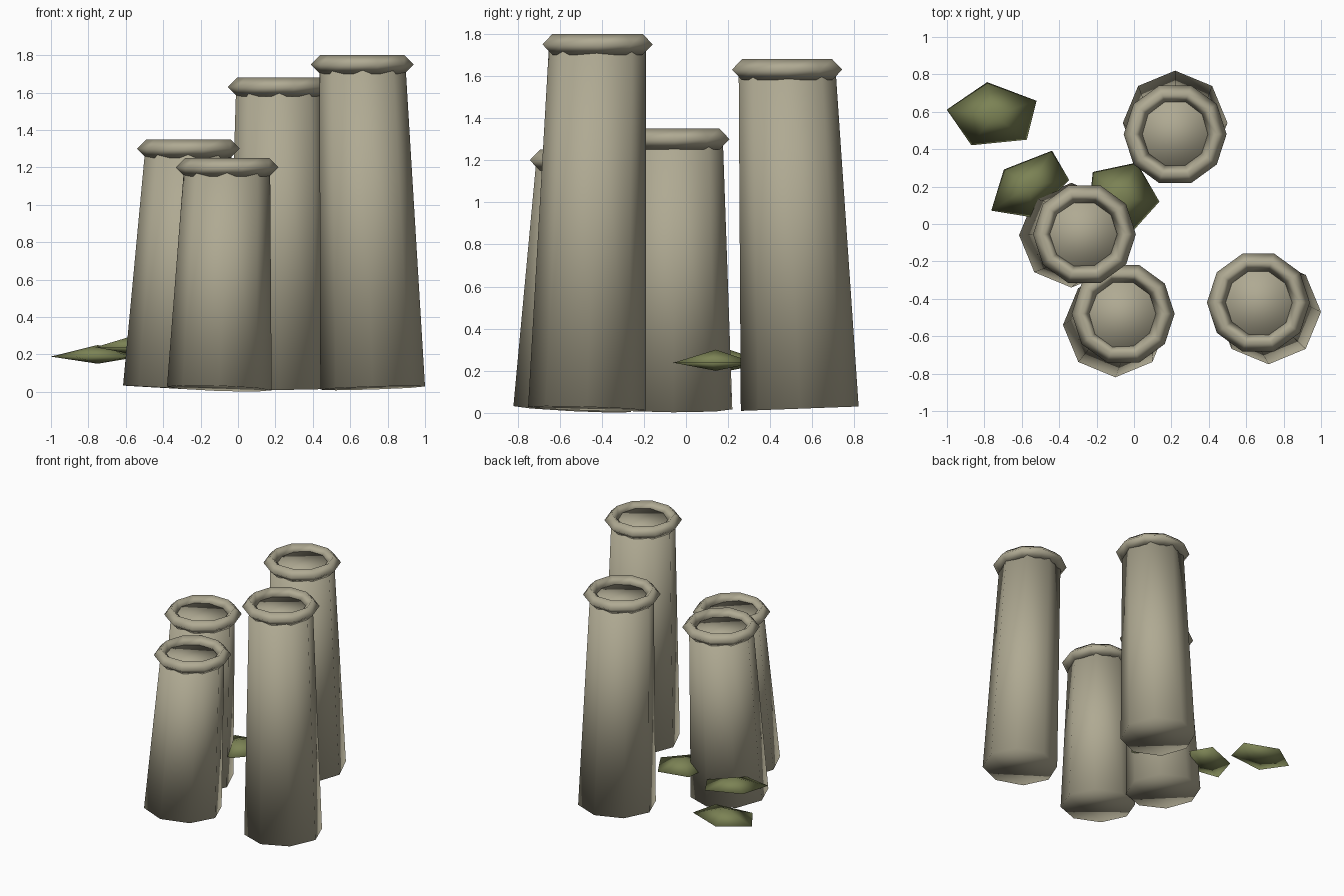
import bpy, bmesh
from math import cos, sin, tau, radians
from mathutils import Matrix, Vector

cube = bpy.data.objects.get("Cube")
if cube:
    bpy.data.objects.remove(cube)


def material(name, color):
    mat = bpy.data.materials.new(name)
    mat.use_nodes = True
    mat.diffuse_color = color
    bsdf = next(n for n in mat.node_tree.nodes if n.type == 'BSDF_PRINCIPLED')
    bsdf.inputs["Base Color"].default_value = color
    return mat


STONE = material("sandy_stone", (0.43, 0.40, 0.29, 1))
MOSS = material("moss_green", (0.20, 0.225, 0.09, 1))


def add_object(name, bm, mat):
    bmesh.ops.recalc_face_normals(bm, faces=bm.faces)
    for face in bm.faces:
        face.smooth = True
    mesh = bpy.data.meshes.new(name)
    bm.to_mesh(mesh)
    bm.free()
    mesh.materials.append(mat)
    obj = bpy.data.objects.new(name, mesh)
    bpy.context.collection.objects.link(obj)


def tube_body(name, base, top):
    """Tapered eight-sided column leaning from base to top."""
    axis = top - base
    tilt = Vector((0, 0, 1)).rotation_difference(axis).to_matrix().to_4x4()
    bm = bmesh.new()
    bmesh.ops.create_cone(bm, cap_ends=True, segments=8, radius1=0.28,
                          radius2=0.23, depth=axis.length,
                          matrix=Matrix.Translation((base + top) / 2) @ tilt)
    add_object(name, bm, STONE)


def tube_rim(name, center, major=0.225, minor=0.05, sides=10):
    """Level ring with a diamond cross-section."""
    bm = bmesh.new()
    rings = []
    for i in range(sides):
        a = tau * i / sides
        ring = []
        for j in range(4):
            r = major + minor * cos(tau * j / 4)
            offset = Vector((r * cos(a), r * sin(a), minor * sin(tau * j / 4)))
            ring.append(bm.verts.new(center + offset))
        rings.append(ring)
    for i in range(sides):
        a, b = rings[i], rings[(i + 1) % sides]
        for j in range(4):
            k = (j + 1) % 4
            bm.faces.new((a[j], b[j], b[k], a[k]))
    add_object(name, bm, STONE)


def moss_clump(name, center, size, phase, turn=0):
    """Flattened five-sided double pyramid."""
    bm = bmesh.new()
    top = bm.verts.new((0, 0, 0.05))
    bottom = bm.verts.new((0, 0, -0.05))
    ring = []
    for i in range(5):
        a = radians(phase) + tau * i / 5
        ring.append(bm.verts.new((size[0] * cos(a), size[1] * sin(a), -0.012)))
    for i in range(5):
        a, b = ring[i], ring[(i + 1) % 5]
        bm.faces.new((a, b, top))
        bm.faces.new((b, a, bottom))
    bm.transform(Matrix.Translation(center) @ Matrix.Rotation(radians(turn), 4, 'Z'))
    add_object(name, bm, MOSS)


# Four leaning tubes: base centre and rim centre
tubes = {
    "back": ((0.22, 0.54, 0.02), (0.22, 0.48, 1.63)),
    "right": ((0.72, -0.47, 0.02), (0.665, -0.42, 1.75)),
    "left": ((-0.335, -0.06, 0.018), (-0.265, -0.055, 1.30)),
    "front": ((-0.10, -0.54, 0.018), (-0.058, -0.48, 1.20)),
}
for label, (base, top) in tubes.items():
    tube_body(label + "_tube", Vector(base), Vector(top))
    tube_rim(label + "_rim", Vector(top))

# Moss clumps around the tubes
moss_clump("outer_moss", (-0.75, 0.58, 0.20), (0.255, 0.18), 26)
moss_clump("middle_moss", (-0.558, 0.205, 0.25), (0.245, 0.155), 33, 35)
moss_clump("inner_moss", (-0.068, 0.141, 0.25), (0.205, 0.205), -6)
